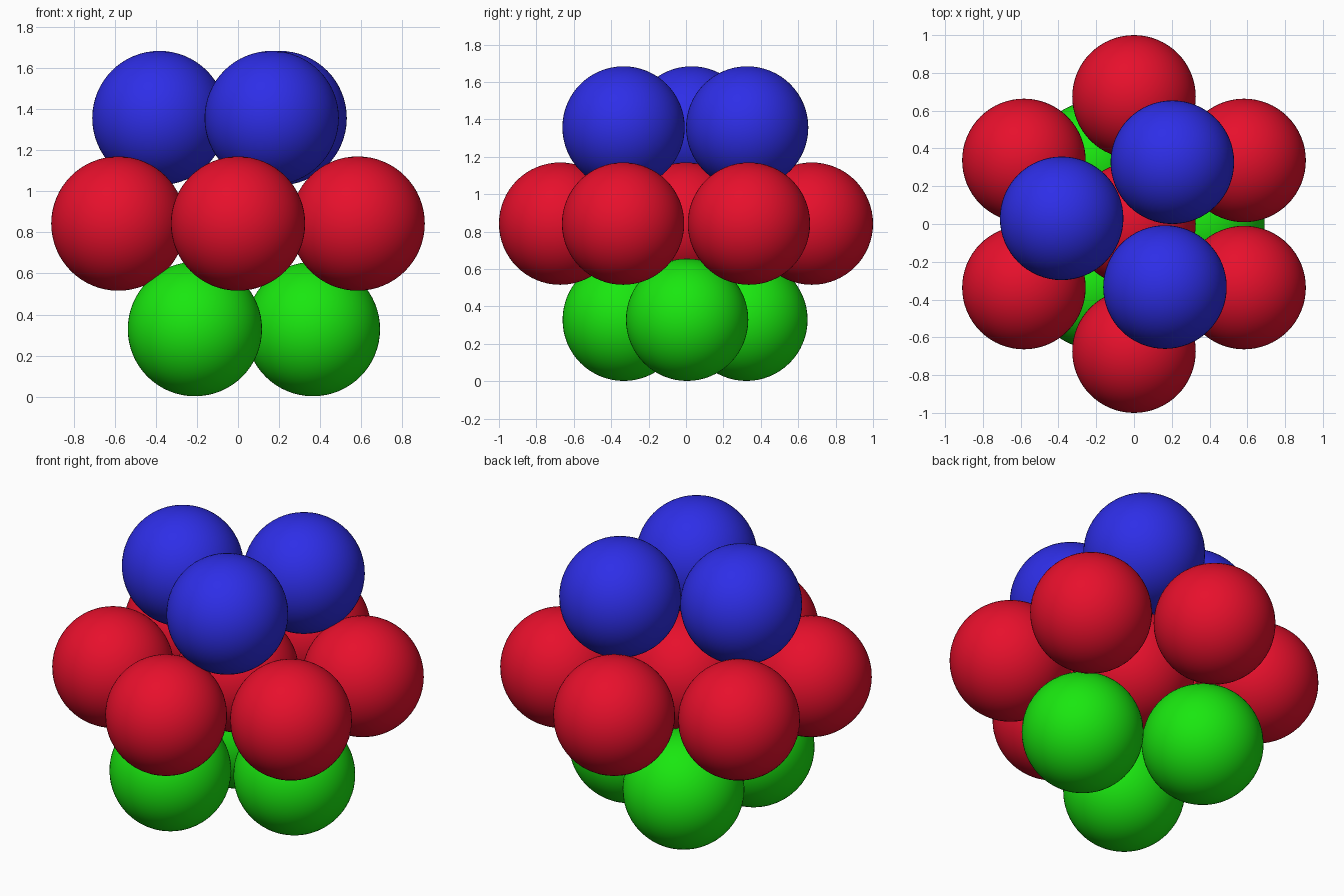
import bpy
from math import cos, sin, radians

if "Cube" in bpy.data.objects:
    bpy.data.objects.remove(bpy.data.objects["Cube"])

R = 0.327      # ball radius
RING = 0.673   # distance of the outer balls in the middle layer


def material(name, rgb):
    m = bpy.data.materials.new(name)
    m.diffuse_color = (*rgb, 1)
    m.use_nodes = True
    m.node_tree.nodes["Principled BSDF"].inputs["Base Color"].default_value = m.diffuse_color
    return m


def layer(name, mat, z, points):
    for i, (x, y) in enumerate(points, 1):
        bpy.ops.mesh.primitive_uv_sphere_add(
            segments=64, ring_count=32, radius=R, location=(x, y, z))
        ball = bpy.context.object
        ball.name = f"{name}_{i}"
        ball.data.materials.append(mat)
        bpy.ops.object.shade_smooth()


red = material("red", (0.8, 0.005, 0.025))
green = material("green", (0.01, 0.8, 0.005))
blue = material("blue", (0.027, 0.027, 0.8))

# Bottom layer: three balls
layer("bottom_ball", green, 0.329, [(0.365, 0.006), (-0.21, -0.333), (-0.21, 0.323)])

# Middle layer: one ball with a ring of six around it
ring = [(RING * cos(radians(a)), RING * sin(radians(a))) for a in range(30, 390, 60)]
layer("middle_ball", red, 0.843, [(0, 0)] + ring)

# Top layer: three balls, turned the other way
layer("top_ball", blue, 1.357, [(-0.383, 0.03), (0.203, 0.327), (0.164, -0.334)])
